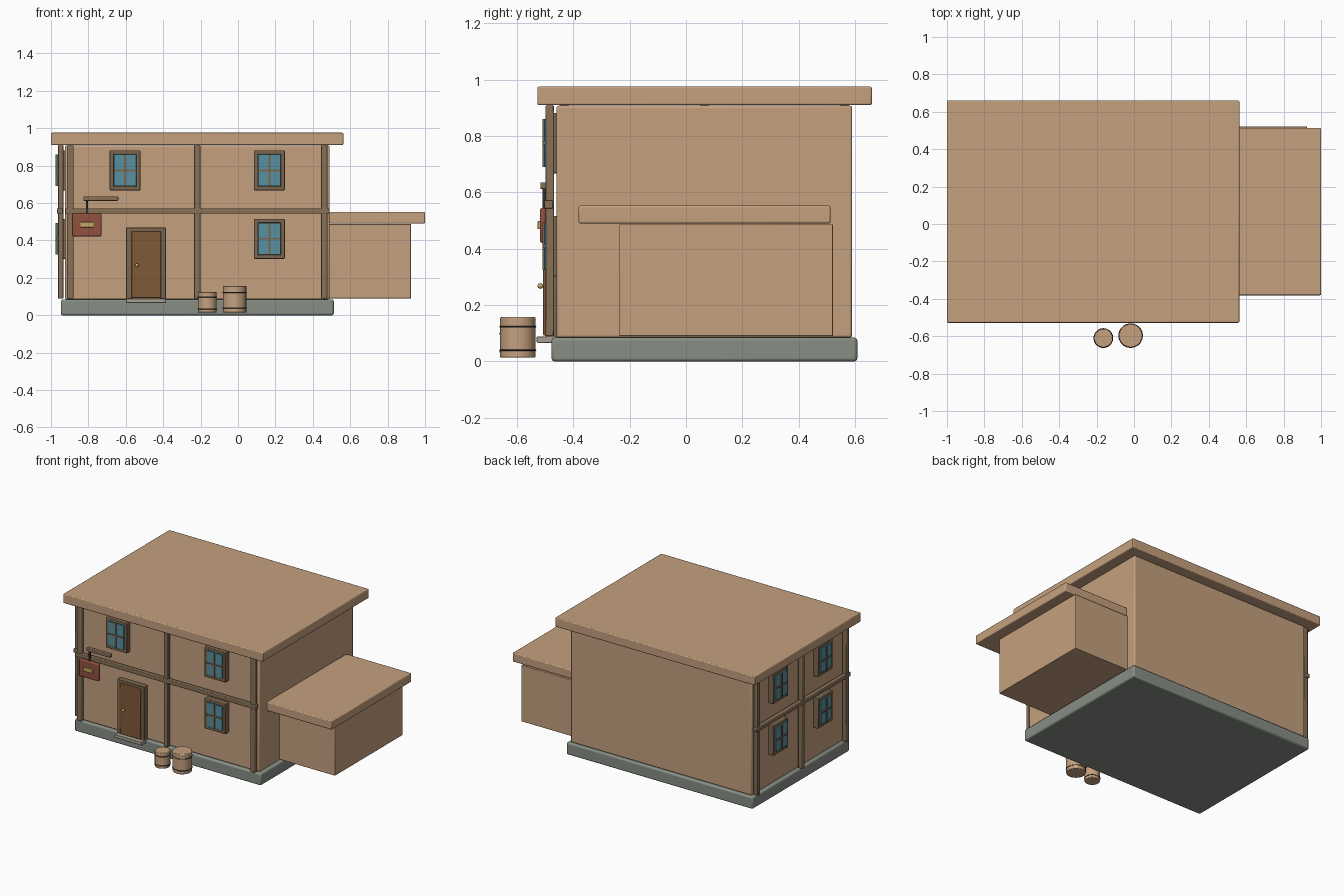
import bpy, math

if "Cube" in bpy.data.objects:
    bpy.data.objects.remove(bpy.data.objects["Cube"])


def material(name, r, g, b):
    m = bpy.data.materials.new(name)
    m.diffuse_color = [(c / 255) ** 2.2 for c in (r, g, b)] + [1]
    m.use_nodes = True
    m.node_tree.nodes["Principled BSDF"].inputs["Base Color"].default_value = m.diffuse_color
    return m


TAN = material("tan", 196, 160, 126)
STONE = material("stone", 134, 141, 132)
TIMBER = material("timber", 134, 112, 88)
FRAME = material("frame", 122, 102, 80)
GLASS = material("glass", 88, 144, 158)
DOOR = material("door_wood", 128, 90, 58)
STEP = material("step_stone", 165, 160, 145)
RED = material("sign_red", 145, 82, 66)
GOLD = material("gold", 196, 168, 96)
IRON = material("iron", 50, 50, 52)


def finish(ob, name, mat, bevel=0.0):
    ob.name = name
    ob.data.materials.append(mat)
    if bevel:
        b = ob.modifiers.new("bevel", 'BEVEL')
        b.width, b.segments = bevel, 2
        bpy.ops.object.shade_smooth_by_angle(angle=math.radians(35))
    return ob


def box(name, x, y, z, mat, bevel=0.004):
    """Box from (min, max) ranges."""
    bpy.ops.mesh.primitive_cube_add(size=1, location=[(a + b) / 2 for a, b in (x, y, z)])
    ob = bpy.context.object
    ob.scale = [b - a for a, b in (x, y, z)]
    bpy.ops.object.transform_apply(location=False, rotation=False, scale=True)
    return finish(ob, name, mat, bevel)


WX, WY = (-0.925, 0.49), (-0.46, 0.59)   # main wall extents


def wall_box(side, name, u, d, z, mat, bevel=0.004):
    """Box on the front or left wall: u runs along it, d is distance outward."""
    if side == "front":
        return box("front_" + name, u, (WY[0] - d[1], WY[0] - d[0]), z, mat, bevel)
    return box("left_" + name, (WX[0] - d[1], WX[0] - d[0]), u, z, mat, bevel)


# main block, roof, foundation
box("foundation", (-0.947, 0.512), (-0.477, 0.608), (0, 0.085), STONE, 0.01)
box("main_walls", WX, WY, (0.085, 0.908), TAN, 0.008)
box("main_roof", (-1, 0.563), (-0.528, 0.66), (0.91, 0.976), TAN, 0.006)

# side annex
box("annex_walls", (0.485, 0.925), (-0.236, 0.521), (0.09, 0.488), TAN, 0.003)
box("annex_roof", (0.489, 1.0), (-0.381, 0.513), (0.49, 0.553), TAN, 0.006)

# timber posts and floor beams on front and left walls
for side, (lo, hi) in (("front", WX), ("left", WY)):
    for c in (lo + 0.028, (lo + hi) / 2, hi - 0.028):
        wall_box(side, "post", (c - 0.017, c + 0.017), (0.009, 0.038), (0.09, 0.91), TIMBER)
    wall_box(side, "beam", (lo, hi), (0.012, 0.043), (0.543, 0.572), TIMBER)


# windows: four-bar frame, glass and crossed glazing bars
def window(side, u, z):
    w, h, t = 0.082, 0.107, 0.022
    for s in (-1, 1):
        a, b = sorted((u + s * w, u + s * (w - t)))
        wall_box(side, "window_jamb", (a, b), (-0.005, 0.038), (z - h, z + h), FRAME)
        a, b = sorted((z + s * h, z + s * (h - t)))
        wall_box(side, "window_rail", (u - w, u + w), (-0.005, 0.037), (a, b), FRAME)
    wall_box(side, "window_glass", (u - w + t, u + w - t), (-0.005, 0.044),
             (z - h + t, z + h - t), GLASS, 0.002)
    wall_box(side, "window_bar_v", (u - 0.005, u + 0.005), (0.04, 0.05),
             (z - h + t, z + h - t), FRAME, 0)
    wall_box(side, "window_bar_h", (u - w + t, u + w - t), (0.04, 0.05),
             (z - 0.005, z + 0.005), FRAME, 0)


UP, LOW = 0.775, 0.409
for spot in ((-0.604, UP), (0.168, UP), (0.168, LOW)):
    window("front", *spot)
for y in (0.315, -0.185):
    for z in (UP, LOW):
        window("left", y, z)

# door with frame, step and knob
for x in ((-0.598, -0.567), (-0.416, -0.385)):
    wall_box("front", "door_jamb", x, (-0.005, 0.038), (0.085, 0.468), FRAME, 0.003)
wall_box("front", "door_lintel", (-0.598, -0.385), (-0.005, 0.038), (0.447, 0.468), FRAME, 0.003)
wall_box("front", "door_leaf", (-0.57, -0.411), (-0.005, 0.047), (0.092, 0.449), DOOR, 0.004)
wall_box("front", "door_step", (-0.598, -0.385), (0.0, 0.07), (0.066, 0.089), STEP, 0.003)
bpy.ops.mesh.primitive_uv_sphere_add(segments=16, ring_count=8, radius=0.01,
                                     location=(-0.54, -0.517, 0.268))
finish(bpy.context.object, "door_knob", GOLD)
bpy.ops.object.shade_smooth()

# hanging sign
box("sign_arm", (-0.827, -0.64), (-0.517, -0.49), (0.612, 0.636), TIMBER)
box("sign_hanger", (-0.814, -0.802), (-0.51, -0.499), (0.54, 0.615), IRON, 0)
box("sign_board", (-0.885, -0.73), (-0.519, -0.497), (0.421, 0.545), RED, 0.008)
box("sign_plaque", (-0.842, -0.772), (-0.527, -0.515), (0.47, 0.498), GOLD, 0.002)


# barrels with iron hoops
def barrel(x, y, r, z0, z1):
    h = z1 - z0
    bpy.ops.mesh.primitive_cylinder_add(vertices=20, radius=r, depth=h,
                                        location=(x, y, (z0 + z1) / 2))
    finish(bpy.context.object, "barrel", TAN, 0.004)
    for t in (0.18, 0.76):
        bpy.ops.mesh.primitive_torus_add(major_radius=r, minor_radius=0.003, major_segments=20,
                                         minor_segments=6, location=(x, y, z0 + t * h))
        finish(bpy.context.object, "barrel_hoop", IRON)
        bpy.ops.object.shade_smooth()


barrel(-0.018, -0.597, 0.063, 0.014, 0.157)
barrel(-0.164, -0.61, 0.05, 0.014, 0.125)
